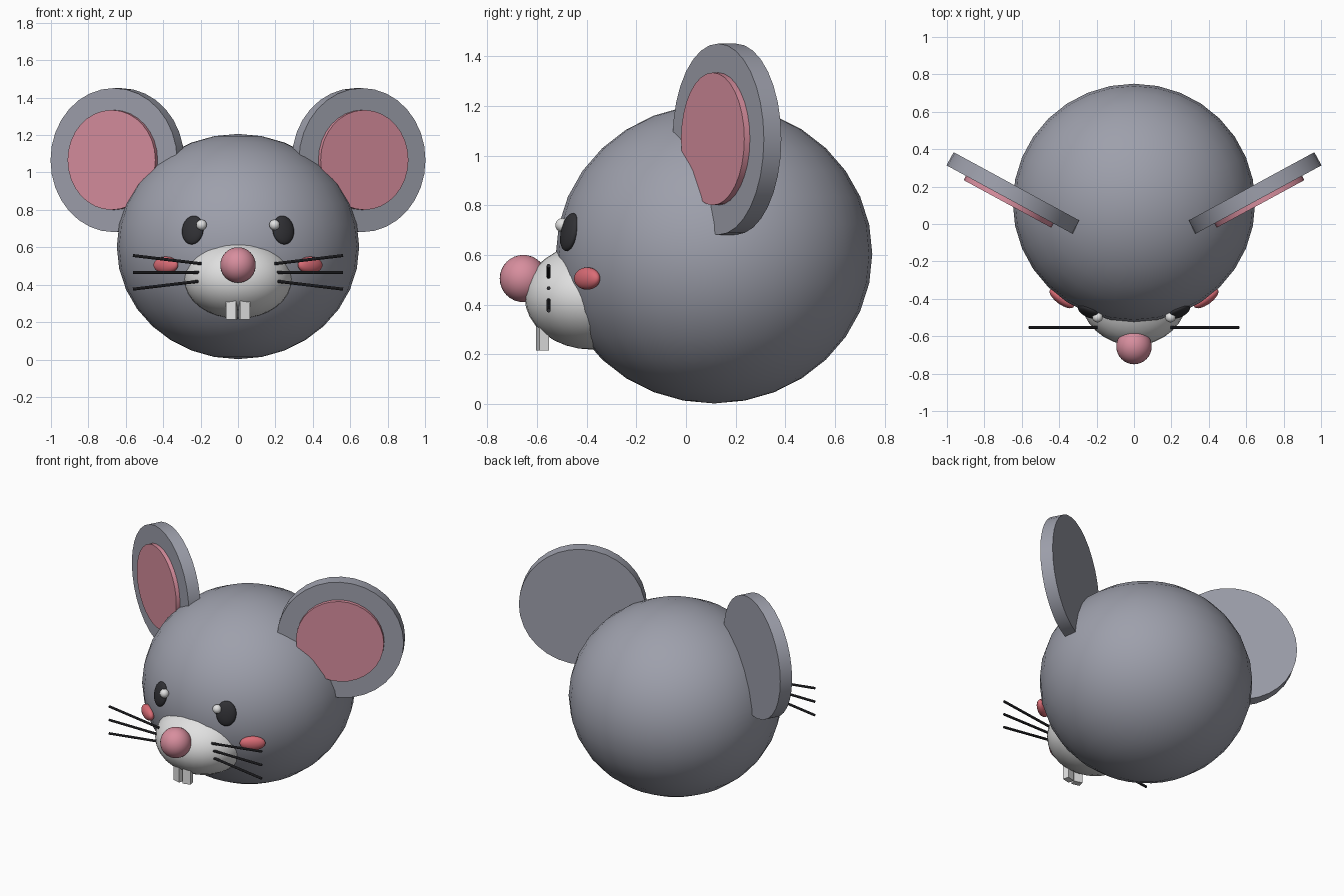
import bpy
from math import radians
from mathutils import Vector

cube = bpy.data.objects.get("Cube")
if cube:
    bpy.data.objects.remove(cube, do_unlink=True)


def material(name, rgb):
    mat = bpy.data.materials.new(name)
    mat.use_nodes = True
    mat.diffuse_color = (*rgb, 1)
    mat.node_tree.nodes["Principled BSDF"].inputs["Base Color"].default_value = (*rgb, 1)
    return mat


GREY = material("grey fur", (0.34, 0.35, 0.41))
PINK = material("soft pink", (0.68, 0.27, 0.34))
RED = material("cheek red", (0.70, 0.15, 0.18))
WHITE = material("off white", (0.75, 0.75, 0.75))
BLACK = material("near black", (0.03, 0.03, 0.035))


def finish(name, mat, smooth=True):
    obj = bpy.context.object
    obj.name = name
    obj.data.materials.append(mat)
    if smooth:
        bpy.ops.object.shade_smooth_by_angle(angle=radians(30))
    return obj


def ellipsoid(name, mat, loc, radii, pitch=0, yaw=0):
    bpy.ops.mesh.primitive_uv_sphere_add(
        segments=32, ring_count=16, location=loc,
        rotation=(radians(pitch), 0, radians(yaw)))
    bpy.context.object.scale = radii
    return finish(name, mat)


def disc(name, mat, loc, radius, depth, yaw):
    bpy.ops.mesh.primitive_cylinder_add(
        vertices=32, radius=radius, depth=depth, location=loc,
        rotation=(radians(90), 0, radians(yaw)))
    return finish(name, mat)


def rod(name, mat, start, end, radius):
    a, b = Vector(start), Vector(end)
    bpy.ops.mesh.primitive_cylinder_add(
        vertices=8, radius=radius, depth=(b - a).length, location=(a + b) / 2,
        rotation=(b - a).to_track_quat("Z", "Y").to_euler())
    return finish(name, mat, smooth=False)


# Head, muzzle and nose
ellipsoid("head", GREY, (0, 0.113, 0.604), (0.648, 0.637, 0.602))
ellipsoid("muzzle", WHITE, (0, -0.378, 0.432), (0.29, 0.272, 0.213))
ellipsoid("nose", PINK, (0, -0.655, 0.505), (0.095, 0.095, 0.095))

for side, s in (("left", 1), ("right", -1)):
    # Ear with a raised inner disc
    disc(side + "_ear", GREY, (s * 0.645, 0.165, 1.066), 0.385, 0.08, s * 28.5)
    disc(side + "_inner_ear", PINK, (s * 0.667, 0.125, 1.067), 0.267, 0.04, s * 28.5)

    # Eye, highlight and cheek
    ellipsoid(side + "_eye", BLACK, (s * 0.242, -0.469, 0.692),
              (0.062, 0.026, 0.078), -12, s * 25)
    ellipsoid(side + "_eye_highlight", WHITE, (s * 0.195, -0.498, 0.72),
              (0.028, 0.028, 0.028))
    ellipsoid(side + "_cheek", RED, (s * 0.386, -0.398, 0.505),
              (0.078, 0.032, 0.045), 0, s * 36)

    # Front tooth
    bpy.ops.mesh.primitive_cube_add(size=1, location=(s * 0.033, -0.577, 0.265),
                                    rotation=(0, 0, s * radians(14)))
    bpy.context.object.scale = (0.054, 0.04, 0.1)
    finish(side + "_tooth", WHITE, smooth=False)

    # Whiskers fanning outward
    for label, lift in (("upper", 1), ("middle", 0), ("lower", -1)):
        rod(f"{side}_{label}_whisker", BLACK,
            (s * 0.195, -0.553, 0.466 + lift * 0.046),
            (s * 0.562, -0.553, 0.466 + lift * 0.09), 0.008)
